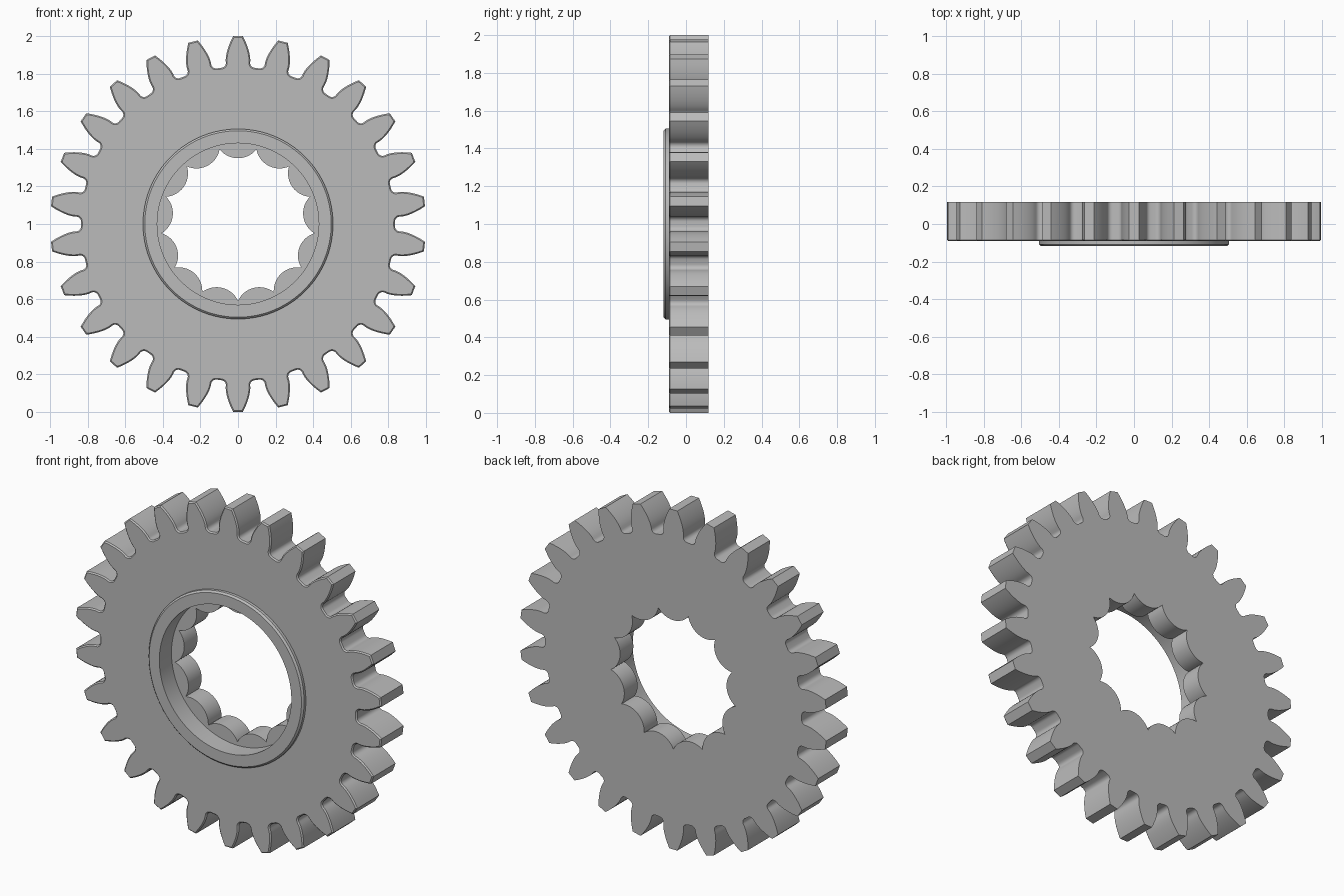
import bpy, bmesh
from math import pi, sin, cos, tan, acos, asin, radians
from mathutils import Vector

cube = bpy.data.objects.get("Cube")
if cube:
    bpy.data.objects.remove(cube)

TEETH, LOBES = 26, 13
TIP, ROOT, FILLET = 1.0, 0.836, 0.025
BACK, FACE, COLLAR, FLOOR = 0.118, -0.091, -0.118, -0.005
CHAMFER = 0.007


def polar(r, a):
    """Point at radius r, angle a clockwise from the top."""
    return Vector((r * sin(a), r * cos(a)))


def circle(r, n=128):
    return [polar(r, 2 * pi * i / n) for i in range(n)]


def gear_outline():
    """Involute teeth with rounded roots."""
    module = 2 * TIP / (TEETH + 2)
    pressure = radians(20)
    base = module * TEETH / 2 * cos(pressure)
    half_base = pi / (2 * TEETH) + tan(pressure) - pressure
    flank = []                                   # (radius, half angle), root to tip
    for i in range(6, -1, -1):
        t = i / 6 * pi / 2
        r = ROOT + FILLET * (1 - sin(t))
        flank.append((r, half_base + FILLET * (1 - cos(t)) / ROOT))
    for i in range(9):
        r = base + (TIP - base) * i / 8
        a = acos(base / r)
        flank.append((r, half_base - (tan(a) - a)))
    points = []
    for k in range(TEETH):
        mid = 2 * pi * k / TEETH
        points += [polar(r, mid - a) for r, a in flank]
        points += [polar(r, mid + a) for r, a in reversed(flank)]
    return points


def bore_outline(tip=0.35, lobe=0.125, cusp=0.409):
    """Ring of round lobes pointing at the axis."""
    sweep = asin(cusp * sin(pi / LOBES) / lobe)
    steps, points = 14, []
    for k in range(LOBES):
        mid = 2 * pi * k / LOBES
        centre = polar(tip + lobe, mid)
        for i in range(steps):
            t = sweep * (2 * i / steps - 1)
            points.append(centre - polar(lobe, mid - t))
    return points


def inset(points, d):
    """Move a clockwise outline inward by d."""
    result = []
    for i, p in enumerate(points):
        before = (p - points[i - 1]).normalized()
        after = (points[(i + 1) % len(points)] - p).normalized()
        n1 = Vector((before.y, -before.x))
        n2 = Vector((after.y, -after.x))
        result.append(p + (n1 + n2) * d / (1 + n1.dot(n2)))
    return result


bm = bmesh.new()


def ring(points, y):
    return [bm.verts.new((p.x, y, p.y + TIP)) for p in points]


def wall(a, b):
    """Quads between two matching rings."""
    for i in range(len(a)):
        bm.faces.new((a[i - 1], a[i], b[i], b[i - 1]))


def flat_ring(outer, inner):
    """Flat face between two different outlines."""
    edges = []
    for loop in (outer, inner):
        for i in range(len(loop)):
            pair = (loop[i - 1], loop[i])
            edges.append(bm.edges.get(pair) or bm.edges.new(pair))
    bmesh.ops.triangle_fill(bm, edges=edges, use_beauty=True, normal=(0, -1, 0))


# Toothed rim with a chamfered front edge
teeth = gear_outline()
teeth_back = ring(teeth, BACK)
teeth_side = ring(teeth, FACE + CHAMFER)
teeth_front = ring(inset(teeth, CHAMFER), FACE)
wall(teeth_back, teeth_side)
wall(teeth_side, teeth_front)

# Raised collar and counterbore
collar = [ring(circle(r), y) for r, y in (
    (0.506, FACE), (0.506, COLLAR + 0.01), (0.496, COLLAR),
    (0.43, COLLAR), (0.43, FLOOR))]
for a, b in zip(collar, collar[1:]):
    wall(a, b)

# Lobed bore
bore = bore_outline()
bore_front, bore_back = ring(bore, FLOOR), ring(bore, BACK)
wall(bore_front, bore_back)

# Flat faces joining the parts
flat_ring(teeth_front, collar[0])
flat_ring(collar[-1], bore_front)
flat_ring(teeth_back, bore_back)
bmesh.ops.recalc_face_normals(bm, faces=bm.faces)

mesh = bpy.data.meshes.new("gear_wheel")
bm.to_mesh(mesh)
bm.free()
gear = bpy.data.objects.new("gear_wheel", mesh)
bpy.context.collection.objects.link(gear)

# Plain grey metal
grey = bpy.data.materials.new("grey_metal")
grey.use_nodes = True
grey.diffuse_color = (0.5, 0.5, 0.5, 1)
grey.node_tree.nodes["Principled BSDF"].inputs["Base Color"].default_value = (0.5, 0.5, 0.5, 1)
mesh.materials.append(grey)

bpy.ops.object.select_all(action="DESELECT")
gear.select_set(True)
bpy.context.view_layer.objects.active = gear
bpy.ops.object.shade_smooth_by_angle(angle=radians(25))
